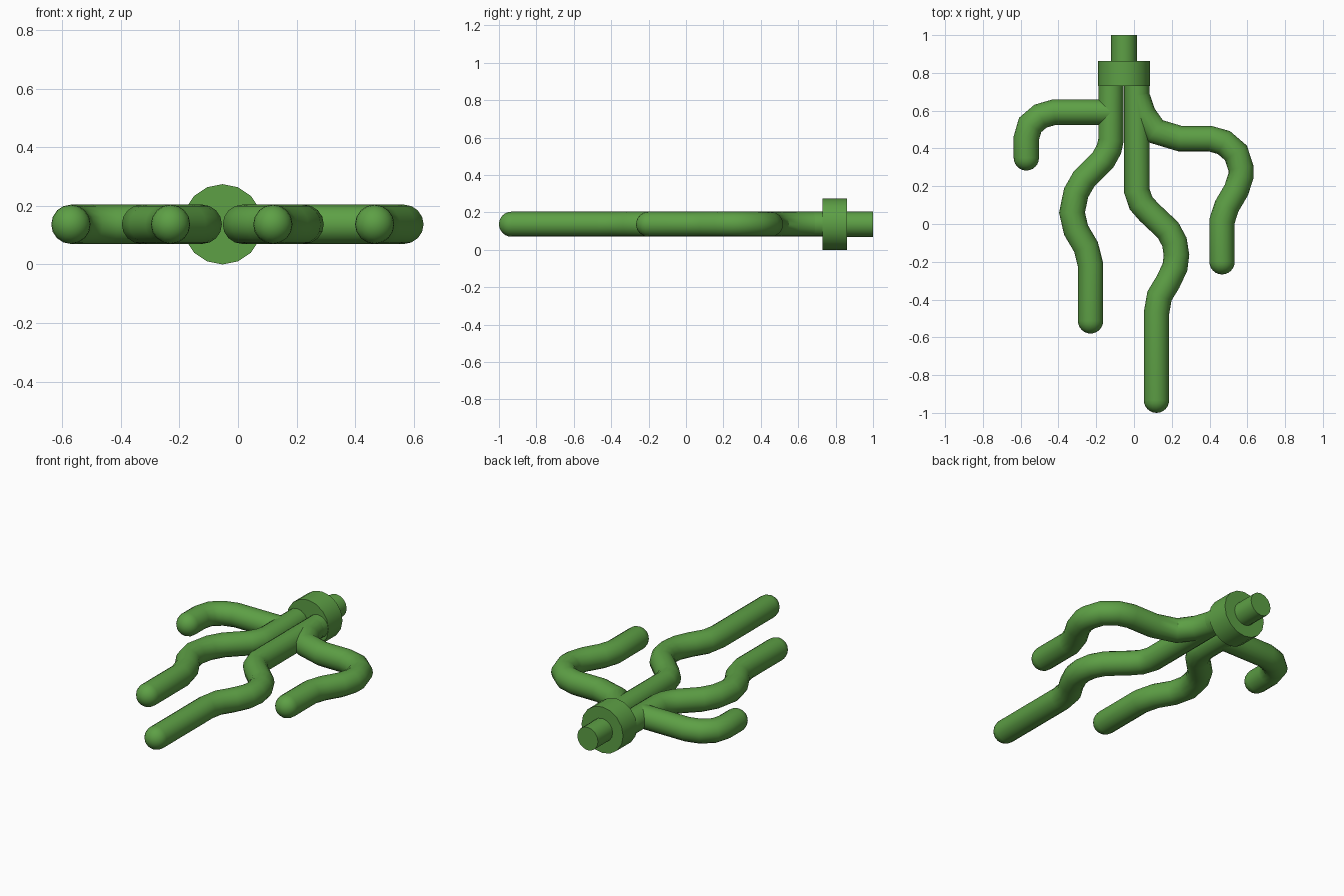
import bpy, bmesh
from math import sin, cos, pi, radians
from mathutils import Vector, Matrix

if "Cube" in bpy.data.objects:
    bpy.data.objects.remove(bpy.data.objects["Cube"])

R, Z, SIDES = 0.067, 0.137, 16
mat = bpy.data.materials.new("green")
mat.diffuse_color = (0.11, 0.35, 0.06, 1)
mat.use_nodes = True
mat.node_tree.nodes["Principled BSDF"].inputs["Base Color"].default_value = mat.diffuse_color


def finish(bm, name):
    bmesh.ops.recalc_face_normals(bm, faces=bm.faces)
    me = bpy.data.meshes.new(name)
    bm.to_mesh(me)
    bm.free()
    ob = bpy.data.objects.new(name, me)
    bpy.context.collection.objects.link(ob)
    me.materials.append(mat)
    bpy.ops.object.select_all(action='DESELECT')
    ob.select_set(True)
    bpy.context.view_layer.objects.active = ob
    bpy.ops.object.shade_smooth_by_angle(angle=radians(35))


def disc(name, r, y0, y1):
    bm = bmesh.new()
    m = Matrix.Translation((-0.053, (y0 + y1) / 2, Z)) @ Matrix.Rotation(pi / 2, 4, 'X')
    bmesh.ops.create_cone(bm, cap_ends=True, segments=SIDES, radius1=r, radius2=r,
                          depth=y1 - y0, matrix=m)
    finish(bm, name)


def root(name, path):
    """Mitred tube along a flat path, ending in a rounded tip."""
    pts = [Vector(p) for p in path]
    rings = []  # centre, side vector, side radius, vertical radius
    for i, p in enumerate(pts):
        a = (p - pts[i - 1]).normalized() if i else (pts[1] - p).normalized()
        b = (pts[i + 1] - p).normalized() if i < len(pts) - 1 else a
        t = (a + b).normalized()
        rings.append((p, Vector((-t.y, t.x)), R / t.dot(a), R))
    for k in range(1, 6):  # hemisphere
        h = k * pi / 12
        rings.append((pts[-1] + t * R * sin(h), Vector((-t.y, t.x)), R * cos(h), R * cos(h)))
    bm = bmesh.new()
    loops = []
    for c, s, rs, rz in rings:
        loop = []
        for j in range(SIDES):
            q = 2 * pi * j / SIDES
            xy = c + s * rs * cos(q)
            loop.append(bm.verts.new((xy.x, xy.y, Z + rz * sin(q))))
        loops.append(loop)
    for u, v in zip(loops, loops[1:]):
        for j in range(SIDES):
            k = (j + 1) % SIDES
            bm.faces.new((u[j], u[k], v[k], v[j]))
    bm.faces.new(loops[0])
    e = pts[-1] + t * R
    tip = bm.verts.new((e.x, e.y, Z))
    for j in range(SIDES):
        bm.faces.new((loops[-1][j], loops[-1][(j + 1) % SIDES], tip))
    finish(bm, name)


# Collar and stub
disc("collar", 0.137, 0.73, 0.862)
disc("stub", 0.068, 0.85, 1.0)

# Four winding roots
root("root_far_left", [(-.12, .592), (-.423, .592), (-.495, .571), (-.55, .524),
                       (-.57, .455), (-.57, .35)])
root("root_left", [(-.122, .74), (-.122, .444), (-.132, .397), (-.164, .339), (-.265, .238),
                   (-.307, .164), (-.328, .06), (-.307, -.032), (-.254, -.122),
                   (-.23, -.217), (-.23, -.513)])
root("root_middle", [(.015, .74), (.015, .175), (.037, .111), (.079, .063), (.18, -.032),
                     (.214, -.095), (.225, -.164), (.217, -.228), (.18, -.307),
                     (.135, -.381), (.119, -.471), (.119, -.933)])
root("root_right", [(.015, .74), (.015, .68), (.048, .582), (.111, .492), (.243, .452),
                    (.402, .452), (.476, .431), (.54, .376), (.566, .296), (.566, .254),
                    (.542, .18), (.492, .095), (.466, .016), (.466, -.2)])
